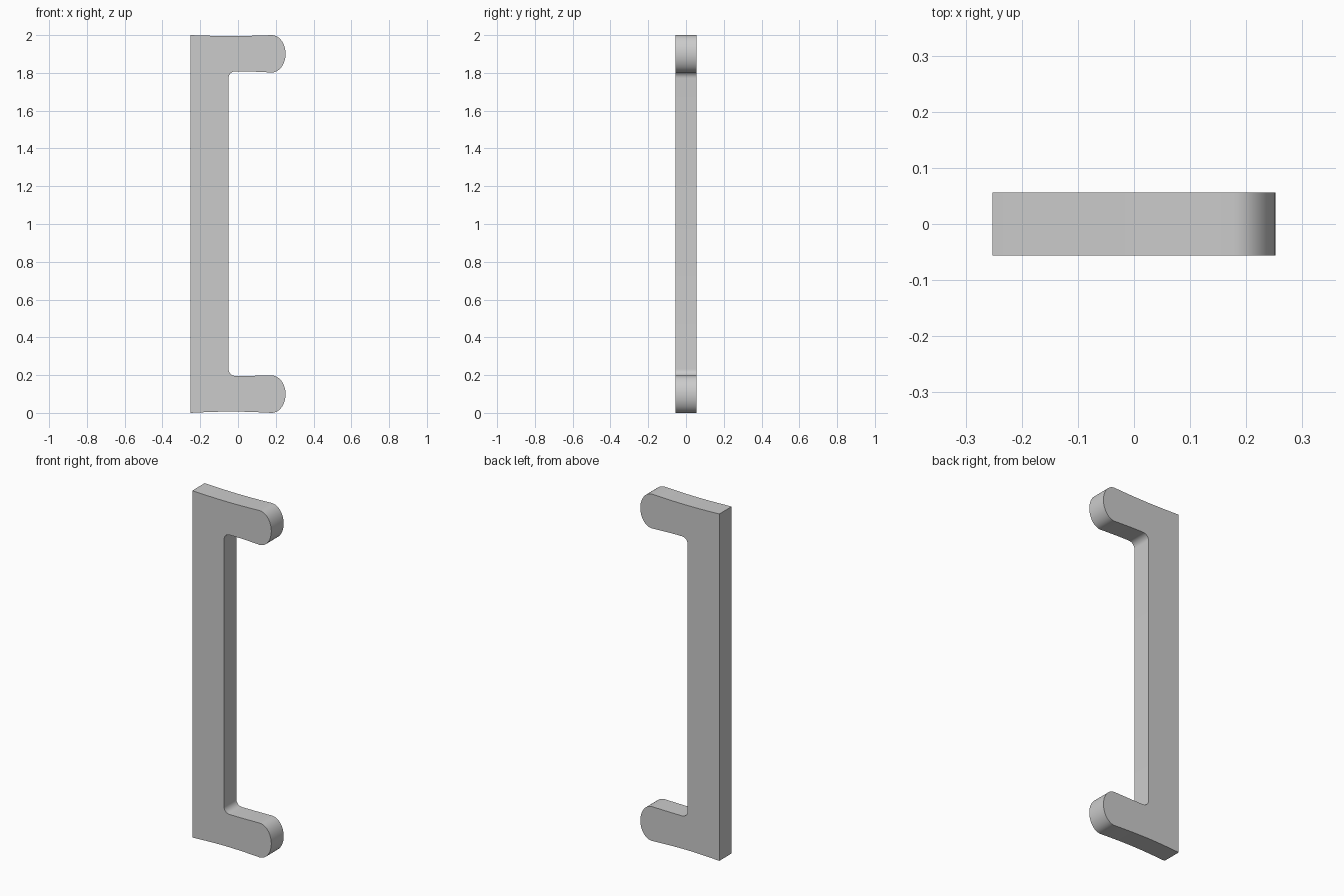
import bpy, bmesh, math
from math import sin, cos, pi

if "Cube" in bpy.data.objects:
    bpy.data.objects.remove(bpy.data.objects["Cube"])

HALF_DEPTH = 0.0565
BACK, GRIP, TIP, END = -0.252, -0.05, 0.178, 0.252


def arm(outer_dip, inner_z):
    """Outline of one arm, from the outer back corner round the tip to the grip (z from the outer edge)."""
    pts = [(BACK, 0.0)]
    # slightly hollow outer edge
    for i in range(1, 10):
        t = i / 10
        pts.append((BACK + (TIP - BACK) * t, outer_dip * sin(pi * t)))
    # rounded tip
    for i in range(25):
        a = -pi / 2 + pi * i / 24
        pts.append((TIP + (END - TIP) * cos(a), 0.099 + 0.099 * sin(a)))
    # inner edge easing towards the grip
    for i in range(1, 6):
        t = i / 6
        pts.append((TIP * (1 - t), 0.198 + (inner_z - 0.198) * sin(t * pi / 2)))
    # inside corner fillet
    r = 0.036
    for i in range(9):
        a = -pi / 2 - pi / 2 * i / 8
        pts.append((GRIP + r + r * cos(a), inner_z + r + r * sin(a)))
    return pts


# Full handle outline: lower arm, then the upper arm flipped
lower = arm(0.007, 0.196)
upper = [(x, 2.0 - z) for x, z in reversed(arm(0.005, 0.192))]

bm = bmesh.new()
face = bm.faces.new([bm.verts.new((x, -HALF_DEPTH, z)) for x, z in lower + upper])
ext = bmesh.ops.extrude_face_region(bm, geom=[face], use_keep_orig=True)
for v in ext["geom"]:
    if isinstance(v, bmesh.types.BMVert):
        v.co.y = HALF_DEPTH
bmesh.ops.recalc_face_normals(bm, faces=bm.faces)

mesh = bpy.data.meshes.new("pull_handle")
bm.to_mesh(mesh)
bm.free()
handle = bpy.data.objects.new("pull_handle", mesh)
bpy.context.collection.objects.link(handle)
bpy.context.view_layer.objects.active = handle
handle.select_set(True)
bpy.ops.object.shade_smooth_by_angle(angle=math.radians(30))
